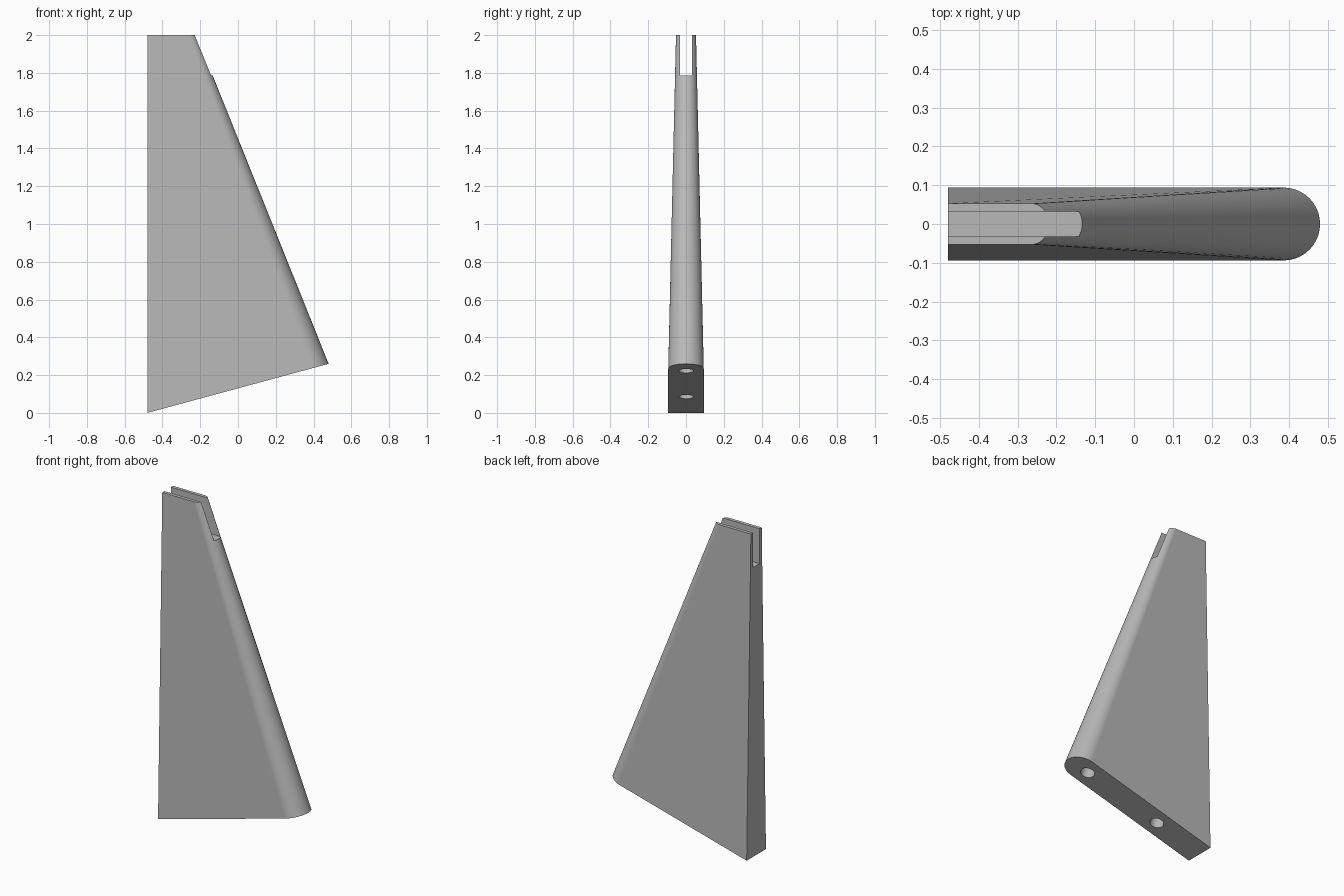
import bpy, bmesh, math
from mathutils import Matrix, Vector

cube = bpy.data.objects.get("Cube")
if cube:
    bpy.data.objects.remove(cube, do_unlink=True)

grey = bpy.data.materials.new("plain grey")
grey.use_nodes = True
COLOUR = (0.48, 0.48, 0.48, 1)
grey.diffuse_color = COLOUR
grey.node_tree.nodes["Principled BSDF"].inputs["Base Color"].default_value = COLOUR

BACK, TIP, TOP_TIP, HEIGHT = -0.48, 0.48, -0.22, 2.0
SLOPE = 0.26 / (TIP - BACK)
TILT = math.atan(SLOPE)
STEPS = 20


def base_z(x):
    return (x - BACK) * SLOPE


def add_object(name, bm):
    bmesh.ops.recalc_face_normals(bm, faces=bm.faces)
    mesh = bpy.data.meshes.new(name)
    bm.to_mesh(mesh)
    bm.free()
    mesh.materials.append(grey)
    ob = bpy.data.objects.new(name, mesh)
    bpy.context.collection.objects.link(ob)
    return ob


def section(tip, half, nose):
    """Square back edge and a rounded leading edge."""
    pts = [(BACK, -half)]
    for i in range(STEPS + 1):
        a = math.pi * (i / STEPS - 0.5)
        pts.append((tip - nose + nose * math.cos(a), half * math.sin(a)))
    return pts + [(BACK, half)]


# Tapered fin lofted from the sloping base to the narrow top
bm = bmesh.new()
low = [bm.verts.new((x, y, base_z(x))) for x, y in section(TIP, 0.094, 0.094)]
high = [bm.verts.new((x, y, HEIGHT)) for x, y in section(TOP_TIP, 0.053, 0.045)]
for i in range(len(low)):
    j = (i + 1) % len(low)
    bm.faces.new((low[i], low[j], high[j], high[i]))
bm.faces.new(low)
bm.faces.new(high)
fin = add_object("fin", bm)

# Slot through the top
cutters = []
bm = bmesh.new()
bmesh.ops.create_cube(bm, size=1, matrix=Matrix.Translation((-0.3, 0, 1.985))
                      @ Matrix.Diagonal((1, 0.064, 0.4, 1)))
cutters.append(add_object("slot_cutter", bm))

# Two pin holes square to the sloping base
for x in (-0.166, 0.34):
    bm = bmesh.new()
    place = Matrix.Translation(Vector((x, 0, base_z(x)))) @ Matrix.Rotation(-TILT, 4, "Y")
    bmesh.ops.create_cone(bm, cap_ends=True, segments=32, radius1=0.04,
                          radius2=0.04, depth=0.5, matrix=place)
    cutters.append(add_object("pin_hole_cutter", bm))

bpy.ops.object.select_all(action="DESELECT")
fin.select_set(True)
bpy.context.view_layer.objects.active = fin
for cutter in cutters:
    cutter.hide_render = True
    mod = fin.modifiers.new("cut", "BOOLEAN")
    mod.operation = "DIFFERENCE"
    mod.solver = "EXACT"
    mod.object = cutter
    bpy.ops.object.modifier_apply(modifier=mod.name)
for cutter in cutters:
    bpy.data.objects.remove(cutter, do_unlink=True)

# Soft leading edge, crisp corners, flat sides
bpy.ops.object.shade_smooth_by_angle(angle=math.radians(30))
weighted = fin.modifiers.new("flat sides", "WEIGHTED_NORMAL")
weighted.keep_sharp = True
